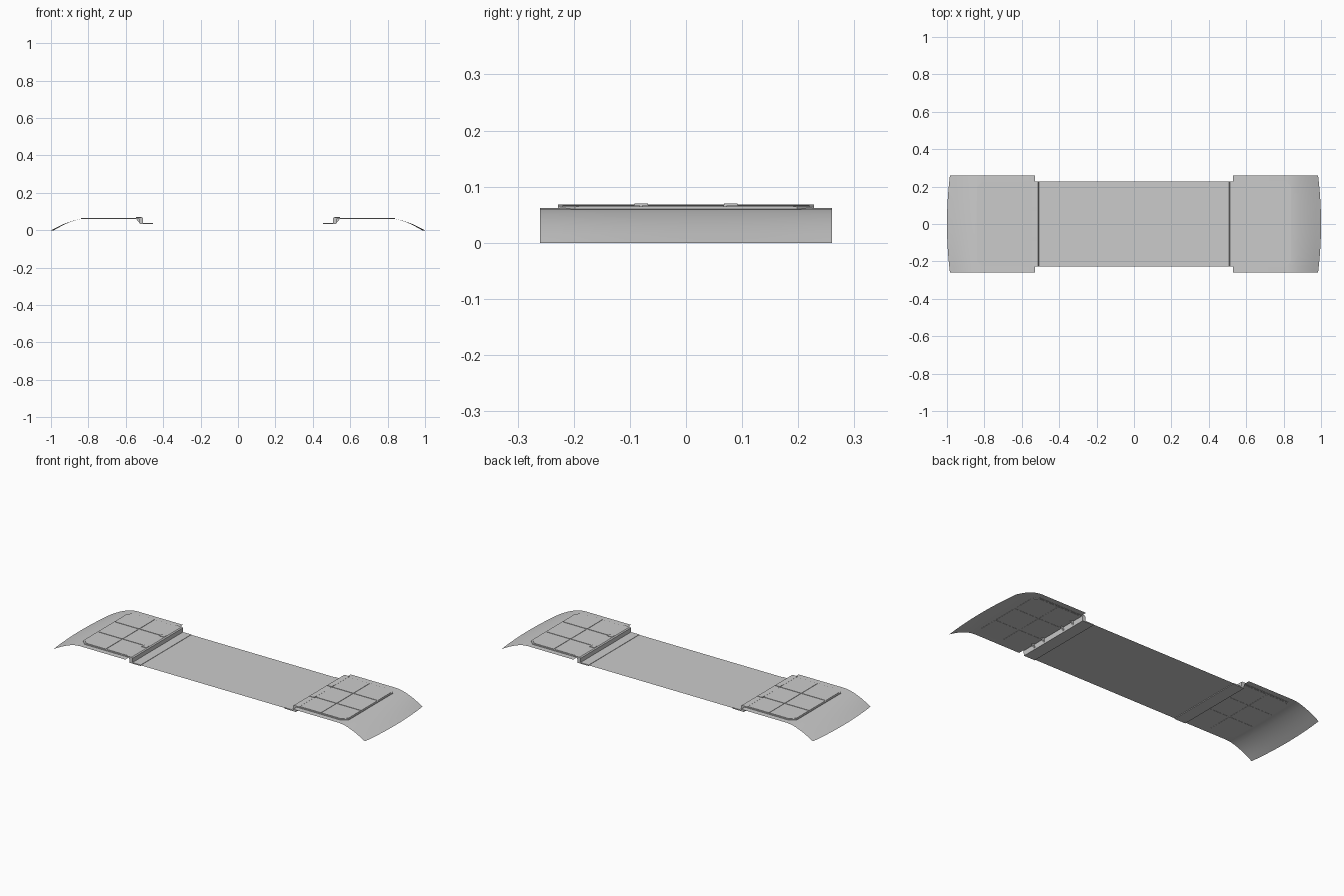
import bpy, bmesh, math

cube = bpy.data.objects.get("Cube")
if cube:
    bpy.data.objects.remove(cube, do_unlink=True)

grey = bpy.data.materials.new("plain grey")
grey.use_nodes = True
COLOUR = (0.6, 0.6, 0.6, 1)
grey.diffuse_color = COLOUR
grey.node_tree.nodes["Principled BSDF"].inputs["Base Color"].default_value = COLOUR

HALF_W = 0.228   # half width of deck and plates
FLAT_Z = 0.062   # height of the end sheets


def finish(name, bm, smooth=False):
    bmesh.ops.recalc_face_normals(bm, faces=bm.faces)
    mesh = bpy.data.meshes.new(name)
    bm.to_mesh(mesh)
    bm.free()
    mesh.materials.append(grey)
    ob = bpy.data.objects.new(name, mesh)
    bpy.context.collection.objects.link(ob)
    if smooth:
        bpy.ops.object.select_all(action="DESELECT")
        ob.select_set(True)
        bpy.context.view_layer.objects.active = ob
        bpy.ops.object.shade_smooth_by_angle(angle=math.radians(30))
    return ob


def prism(bm, points, offset):
    """Closed solid from a polygon and an extrusion offset."""
    face = bm.faces.new([bm.verts.new(p) for p in points])
    ext = bmesh.ops.extrude_face_region(bm, geom=[face])
    moved = [v for v in ext["geom"] if isinstance(v, bmesh.types.BMVert)]
    bmesh.ops.translate(bm, verts=moved, vec=offset)


def grid_sheet(bm, rows):
    """Open sheet through rows of points."""
    vs = [[bm.verts.new(p) for p in row] for row in rows]
    for a, b in zip(vs, vs[1:]):
        for i in range(len(a) - 1):
            bm.faces.new((a[i], a[i + 1], b[i + 1], b[i]))


def plate(bm, x0, x1, y0, y1, z0, z1, cut_lo=0, cut_hi=0):
    """Thin plate whose outer corners can be cut diagonally."""
    pts = [(x0, y0)]
    pts += [(x1 - cut_lo, y0), (x1, y0 + cut_lo)] if cut_lo else [(x1, y0)]
    pts += [(x1, y1 - cut_hi), (x1 - cut_hi, y1)] if cut_hi else [(x1, y1)]
    pts += [(x0, y1)]
    prism(bm, [(x, y, z0) for x, y in pts], (0, 0, z1 - z0))


def end_sheet():
    bm = bmesh.new()
    profile = [(0.53, FLAT_Z), (0.82, FLAT_Z), (0.85, 0.059), (0.88, 0.052),
               (0.91, 0.042), (0.94, 0.030), (0.97, 0.0155), (1.0, 0.0)]
    rows = []
    for x, z in profile:
        row = []
        for i in range(17):
            t = i / 8 - 1
            bow = 0.016 * t * t * max(0, (x - 0.82) / 0.18)
            row.append((x - bow, 0.26 * t, z))
        rows.append(row)
    grid_sheet(bm, rows)
    return finish("end_sheet", bm, True)


def floor_panel():
    bm = bmesh.new()
    plate(bm, 0.535, 0.84, -HALF_W, HALF_W, 0.0605, 0.0645, 0.03, 0.03)
    # Panels divided by narrow seams
    xs, ys, gap = (0.54, 0.68, 0.835), (-0.222, -0.08, 0.07, 0.222), 0.002
    for i in range(2):
        for j in range(3):
            plate(bm, xs[i] + gap, xs[i + 1] - gap, ys[j] + gap, ys[j + 1] - gap,
                  0.0595, 0.0665,
                  0.028 if i == 1 and j == 0 else 0,
                  0.028 if i == 1 and j == 2 else 0)
    return finish("floor_panel", bm)


def step_bracket():
    bm = bmesh.new()
    outline = [(0.455, 0.033), (0.525, 0.033), (0.528, 0.06), (0.545, 0.062),
               (0.545, 0.067), (0.513, 0.068), (0.507, 0.063), (0.507, 0.039),
               (0.455, 0.039)]
    prism(bm, [(x, -HALF_W, z) for x, z in outline], (0, 2 * HALF_W, 0))
    return finish("step_bracket", bm)


def gussets():
    bm = bmesh.new()
    for y in (-0.15, -0.075, 0.075, 0.15):
        prism(bm, [(0.524, y, 0.036), (0.545, y, 0.061), (0.524, y, 0.061)],
              (0, 0.008, 0))
    return finish("bracket_gussets", bm)


def hinge_tabs():
    bm = bmesh.new()
    for y in (-0.08, 0.08):
        plate(bm, 0.515, 0.545, y - 0.012, y + 0.012, 0.064, 0.07)
    return finish("hinge_tabs", bm)


# Both ends, the second turned half way round
for side in ("left", "right"):
    for part in (end_sheet, floor_panel, step_bracket, gussets, hinge_tabs):
        ob = part()
        ob.name = side + "_" + ob.name
        if side == "right":
            ob.rotation_euler.z = math.pi

# Thin middle deck
bm = bmesh.new()
grid_sheet(bm, [[(x, y, 0.037) for y in (-HALF_W, HALF_W)] for x in (-0.465, 0.465)])
for f in bm.faces:
    if f.normal.z < 0:
        f.normal_flip()
finish("middle_deck", bm)
